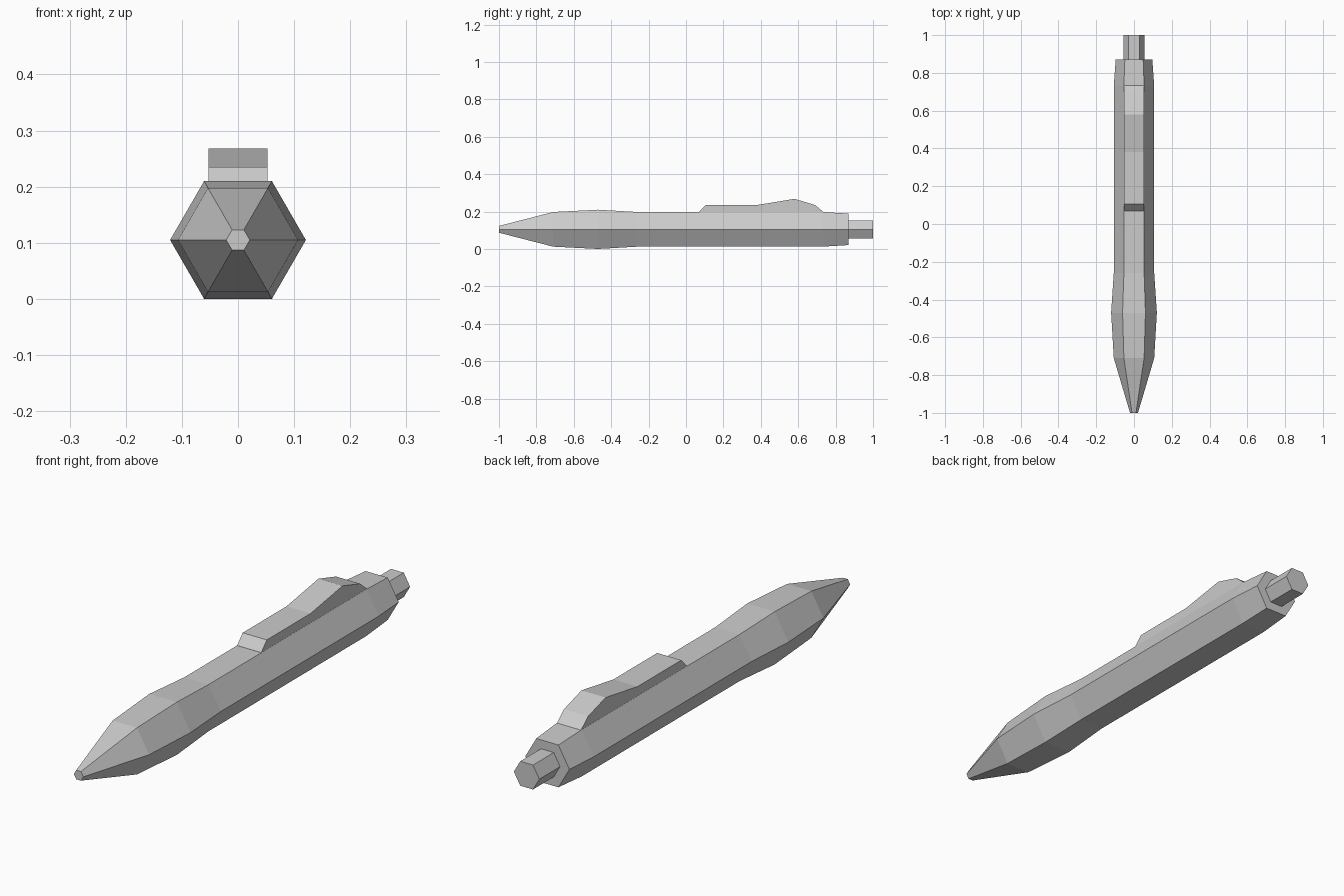
import bpy, bmesh
from math import cos, sin, pi

if "Cube" in bpy.data.objects:
    bpy.data.objects.remove(bpy.data.objects["Cube"])

AXIS_Z = 0.105

grey = bpy.data.materials.new("plain grey")
grey.use_nodes = True
COLOUR = (0.6, 0.6, 0.6, 1)
grey.diffuse_color = COLOUR
grey.node_tree.nodes["Principled BSDF"].inputs["Base Color"].default_value = COLOUR


def loft(name, sections):
    """Skin a row of matching point loops and cap both ends."""
    bm = bmesh.new()
    rings = [[bm.verts.new(p) for p in loop] for loop in sections]
    n = len(rings[0])
    for a, b in zip(rings, rings[1:]):
        for i in range(n):
            j = (i + 1) % n
            bm.faces.new((a[i], a[j], b[j], b[i]))
    bm.faces.new(rings[0])
    bm.faces.new(rings[-1])
    bmesh.ops.recalc_face_normals(bm, faces=bm.faces)
    mesh = bpy.data.meshes.new(name)
    bm.to_mesh(mesh)
    bm.free()
    mesh.materials.append(grey)
    obj = bpy.data.objects.new(name, mesh)
    bpy.context.collection.objects.link(obj)
    return obj


def hexagon(y, radius):
    return [(radius * cos(i * pi / 3), y, AXIS_Z + radius * sin(i * pi / 3))
            for i in range(6)]


# Barrel: pointed tip, swollen grip, straight shaft, tapered end
loft("barrel", [hexagon(y, r) for y, r in (
    (-1, 0.021), (-0.71, 0.107), (-0.47, 0.121), (-0.26, 0.107),
    (0.73, 0.107), (0.87, 0.097))])

# Push button at the back
loft("push_button", [hexagon(y, 0.056) for y in (0.86, 1)])

# Pocket clip: side profile extruded across the top face
clip_profile = [(0.07, 0.19), (0.07, 0.198), (0.105, 0.235), (0.38, 0.235),
                (0.58, 0.268), (0.69, 0.235), (0.735, 0.197), (0.735, 0.19)]
loft("pocket_clip", [[(x, y, z) for y, z in clip_profile]
                     for x in (-0.053, 0.053)])
